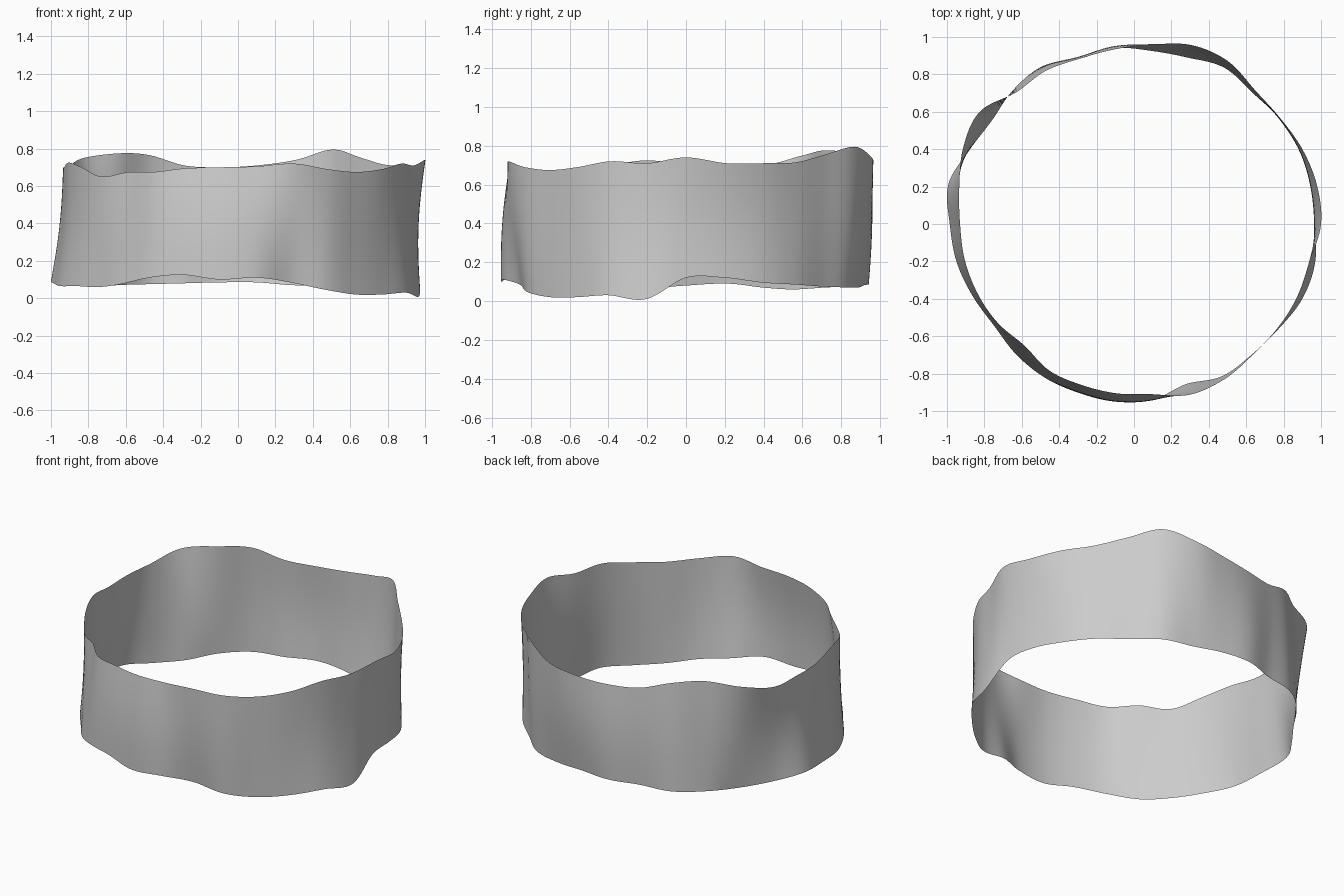
import bpy
import bmesh
import math

SEGMENTS = 240   # columns around the band
ROWS = 16        # rows from lower rim to upper rim

# Rim contours in hundredths, evenly spaced counter-clockwise from +x
TOP_HEIGHT = [74, 71, 71, 71.5, 75.5, 79.5, 74, 71, 70, 71, 76.5, 77.5, 75, 70, 70,
              70, 72.5, 70, 65, 67.5, 67.5, 69.5, 70, 70.5, 72, 69, 67.5, 69, 72, 71]
LOW_HEIGHT = [12, 12, 9.5, 8.5, 7.5, 7, 7, 8.5, 8.5, 8, 7.5, 7, 6, 7, 9,
              8, 6.5, 6.5, 6, 7.5, 11, 12.5, 10, 11, 8.5, 4.5, 2, 2, 3, 1]
TOP_RADIUS = [100, 100, 98.5, 96.5, 96.5, 100.5, 100.5, 96.5, 94, 93, 94.5, 94.5, 102, 100, 95.5,
              93, 92.5, 91.5, 90, 87.5, 90.5, 90.5, 91, 91.5, 96, 96, 94.5, 95, 95.5, 96]
LOW_RADIUS = [96.5, 96.5, 97, 96, 94.5, 96.5, 93.5, 93, 94.5, 93, 97.5, 96.5, 94, 96.5, 101.5,
              98.5, 97, 94.5, 92.5, 94, 95, 95, 95.5, 94.5, 90, 94, 94, 95.5, 98.5, 99]


def sample(contour, turn):
    """Smooth closed curve through the contour values; turn runs from 0 to 1."""
    place = turn * len(contour)
    i = int(place)
    t = place - i
    a, b, c, d = (contour[(i + k) % len(contour)] for k in (-1, 0, 1, 2))
    value = b + t * (c - a + t * (2 * a - 5 * b + 4 * c - d + t * (3 * (b - c) + d - a))) / 2
    return value / 100


def make_material(name, color):
    material = bpy.data.materials.new(name)
    material.use_nodes = True
    material.diffuse_color = color
    for node in material.node_tree.nodes:
        if node.type == 'BSDF_PRINCIPLED':
            node.inputs["Base Color"].default_value = color
    return material


def band_column(mesh, turn):
    """One upright strip of points from the lower rim to the upper rim."""
    angle = turn * math.tau
    low_r, top_r = sample(LOW_RADIUS, turn), sample(TOP_RADIUS, turn)
    low_z, top_z = sample(LOW_HEIGHT, turn), sample(TOP_HEIGHT, turn)
    column = []
    for row in range(ROWS + 1):
        t = row / ROWS
        # The wall bows outward at front and back, inward at the sides
        bow = -0.015 * math.cos(2 * angle) * math.sin(math.pi * t)
        radius = low_r + (top_r - low_r) * t + bow
        height = low_z + (top_z - low_z) * t
        column.append(mesh.verts.new((radius * math.cos(angle), radius * math.sin(angle), height)))
    return column


cube = bpy.data.objects.get("Cube")
if cube:
    bpy.data.objects.remove(cube, do_unlink=True)

# Wavy open band, a single thin sheet
bm = bmesh.new()
columns = [band_column(bm, s / SEGMENTS) for s in range(SEGMENTS)]
for s, left in enumerate(columns):
    right = columns[(s + 1) % SEGMENTS]
    for row in range(ROWS):
        face = bm.faces.new((left[row], right[row], right[row + 1], left[row + 1]))
        face.smooth = True

band_mesh = bpy.data.meshes.new("wavy_band")
bm.to_mesh(band_mesh)
bm.free()
band_mesh.materials.append(make_material("light_grey", (0.6, 0.6, 0.6, 1)))
band = bpy.data.objects.new("wavy_band", band_mesh)
bpy.context.collection.objects.link(band)
